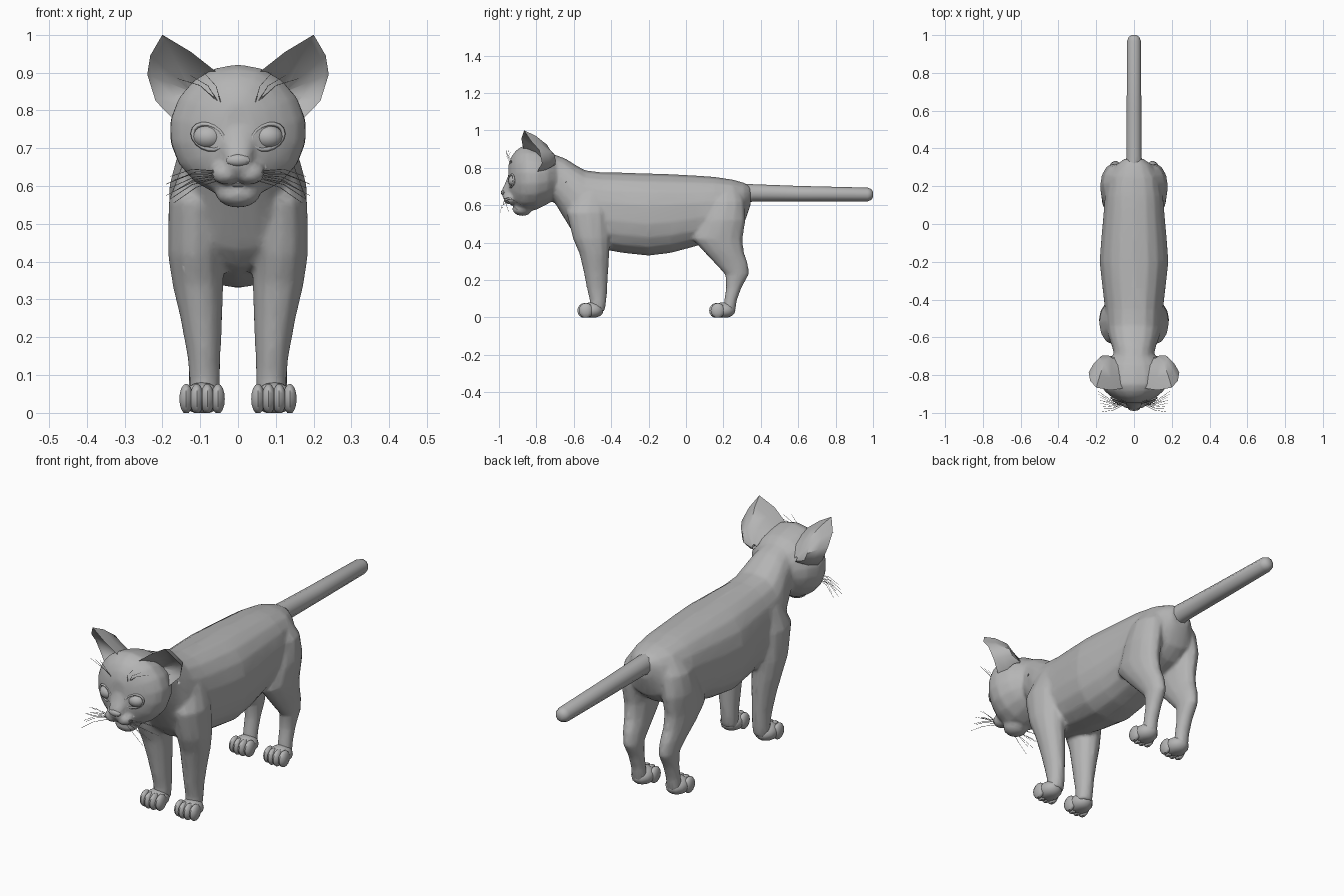
import bpy, bmesh, math
from mathutils import Vector, Matrix

old = bpy.data.objects.get("Cube")
if old:
    bpy.data.objects.remove(old, do_unlink=True)

GREY = (0.46, 0.46, 0.46, 1)
fur = bpy.data.materials.new("grey fur")
fur.use_nodes = True
fur.diffuse_color = GREY
fur.node_tree.nodes["Principled BSDF"].inputs["Base Color"].default_value = GREY


def finish(name, bm, mirror=False, angle=40):
    """Turn a bmesh into a shaded object, optionally mirrored across x."""
    bmesh.ops.recalc_face_normals(bm, faces=bm.faces)
    mesh = bpy.data.meshes.new(name)
    bm.to_mesh(mesh)
    bm.free()
    mesh.materials.append(fur)
    ob = bpy.data.objects.new(name, mesh)
    bpy.context.collection.objects.link(ob)
    bpy.ops.object.select_all(action='DESELECT')
    ob.select_set(True)
    bpy.context.view_layer.objects.active = ob
    bpy.ops.object.shade_smooth_by_angle(angle=math.radians(angle))
    if mirror:
        ob.modifiers.new("Mirror", 'MIRROR').use_mirror_merge = False
    return ob


def bridge(bm, rings):
    """Skin closed rings of vertices."""
    for a, b in zip(rings, rings[1:]):
        n = len(a)
        for i in range(n):
            j = (i + 1) % n
            bm.faces.new((a[i], a[j], b[j], b[i]))


def trunk(bm, sections, sides=16, power=1):
    """Loft along y from (y, top, bottom, half width); power below 1 squares it."""
    rings = []
    for y, top, low, w in sections:
        ring = []
        for k in range(sides):
            c, s = [math.copysign(abs(v) ** power, v) for v in
                    (math.cos(k * math.tau / sides), math.sin(k * math.tau / sides))]
            ring.append(bm.verts.new((w * s, y, (top + low) / 2 + c * (top - low) / 2)))
        rings.append(ring)
    bridge(bm, rings)
    bm.faces.new(rings[0])
    bm.faces.new(rings[-1])


def limbs(bm, sections, sides=12):
    """Pair of lofts along z from (z, x, y, x radius, y radius)."""
    for side in (1, -1):
        rings = []
        for z, x, y, rx, ry in sections:
            angles = [k * math.tau / sides for k in range(sides)]
            rings.append([bm.verts.new((side * (x + rx * math.cos(a)), y + ry * math.sin(a), z))
                          for a in angles])
        bridge(bm, rings)
        bm.faces.new(rings[0])
        bm.faces.new(rings[-1])


def ball(bm, centre, radii, u=12, v=8):
    m = Matrix.Translation(centre) @ Matrix.Diagonal((*radii, 1))
    bmesh.ops.create_uvsphere(bm, u_segments=u, v_segments=v, radius=1, matrix=m)


def strands(name, paths, thick, cyclic=False, taper=True):
    """Thin tubes along paths, repeated on both sides."""
    cu = bpy.data.curves.new(name, 'CURVE')
    cu.dimensions = '3D'
    cu.bevel_depth = thick
    cu.bevel_resolution = 0
    for side in (1, -1):
        for path in paths:
            sp = cu.splines.new('POLY')
            sp.points.add(len(path) - 1)
            sp.use_cyclic_u = cyclic
            for i, (pt, p) in enumerate(zip(sp.points, path)):
                pt.co = (p[0] * side, p[1], p[2], 1)
                pt.radius = 1 - 0.7 * i / len(path) if taper else 1
    cu.materials.append(fur)
    bpy.context.collection.objects.link(bpy.data.objects.new(name, cu))


# Torso and neck
bm = bmesh.new()
trunk(bm, [
    (0.345, .70, .60, .05), (0.31, .72, .50, .10), (0.25, .737, .45, .135),
    (0.15, .752, .41, .155), (0.05, .759, .38, .163), (-0.08, .766, .345, .175),
    (-0.2, .77, .33, .184), (-0.34, .774, .345, .168), (-0.45, .776, .365, .155),
    (-0.54, .787, .385, .148), (-0.59, .815, .43, .138), (-0.645, .85, .52, .118),
    (-0.70, .87, .61, .105), (-0.78, .87, .67, .09)], 18, .85)

# Legs
limbs(bm, [
    (.73, .06, -.50, .04, .05), (.66, .085, -.51, .062, .09), (.56, .11, -.522, .074, .118),
    (.42, .112, -.505, .074, .10), (.34, .106, -.49, .068, .08), (.25, .097, -.482, .056, .067),
    (.15, .09, -.475, .044, .054), (.09, .088, -.47, .041, .045), (.03, .088, -.475, .04, .04)])
limbs(bm, [
    (.71, .06, .22, .04, .06), (.62, .095, .215, .068, .10), (.52, .112, .198, .068, .122),
    (.42, .112, .168, .063, .136), (.35, .108, .203, .056, .107), (.29, .102, .242, .048, .09),
    (.23, .098, .273, .041, .064), (.16, .096, .256, .036, .042), (.09, .096, .238, .035, .034),
    (.03, .096, .23, .036, .034)])

# Head, snout and lower jaw
trunk(bm, [
    (-0.66, .82, .68, .07), (-0.69, .86, .64, .11), (-0.74, .897, .605, .157),
    (-0.80, .914, .575, .182), (-0.85, .923, .57, .179), (-0.885, .911, .575, .157),
    (-0.912, .89, .595, .125), (-0.934, .86, .62, .086), (-0.949, .82, .64, .045)], 18)
trunk(bm, [(-0.89, .83, .62, .075), (-0.945, .775, .63, .046),
           (-0.968, .715, .635, .037), (-0.982, .69, .645, .027)], 12)
for side in (1, -1):
    ball(bm, (side * .032, -.94, .634), (.042, .038, .031))
ball(bm, (0, -.875, .579), (.06, .054, .037))

# Fuse into one skin
body = finish("body", bm)
skin = body.modifiers.new("Skin", 'REMESH')
skin.mode = 'VOXEL'
skin.voxel_size = .009
skin.use_smooth_shade = True
soft = body.modifiers.new("Soften", 'SMOOTH')
soft.factor = .5
soft.iterations = 6
body.modifiers.new("Facets", 'DECIMATE').ratio = .2

# Tail
bm = bmesh.new()
trunk(bm, [(0.28, .715, .60, .05), (0.36, .712, .62, .042), (0.6, .703, .62, .041),
           (0.97, .694, .62, .038), (0.99, .687, .628, .03), (1.0, .672, .642, .014)], 10)
finish("tail", bm)

# Paws with four toes each
for name, y in (("front_paw", -.505), ("hind_paw", .20)):
    bm = bmesh.new()
    ball(bm, (.095, y, .038), (.054, .064, .043))
    for k in (-1.5, -.5, .5, 1.5):
        ball(bm, (.095 + k * .028, y - .042 + abs(k) * .008, .037), (.019, .038, .04), 10, 8)
    for vert in bm.verts:
        vert.co.z = max(vert.co.z, 0)
    finish(name, bm, True, 50)

# Nose and tongue
bm = bmesh.new()
ball(bm, (0, -.974, .668), (.034, .016, .017), 10, 6)
finish("nose", bm)
bm = bmesh.new()
ball(bm, (0, -.908, .606), (.028, .03, .012), 10, 6)
finish("tongue", bm)

# Eyes with lids
EYE = Vector((.078, -.914, .73))
bm = bmesh.new()
ball(bm, EYE, (.042, .037, .033), 16, 10)
finish("eye", bm, True)
lid = []
for k in range(16):
    a = k * math.tau / 16
    x = math.cos(a) * .042
    lid.append(EYE + Vector((x, -.02 + x * .33, math.sin(a) * .033 + x * .2)))
strands("eyelid", [lid], .006, True, False)

# Cupped ears: rim, rounded back and hollow front
rim = [Vector(p) for p in (
    (.055, -.87, .90), (.125, -.88, .955), (.20, -.866, 1.0), (.232, -.83, .945),
    (.24, -.785, .895), (.218, -.77, .825), (.165, -.80, .77), (.12, -.855, .81),
    (.08, -.88, .86))]
back, pit = Vector((.11, -.69, .82)), Vector((.125, -.77, .85))
bm = bmesh.new()


def ear_ring(target, t, shift=(0, 0, 0)):
    return [bm.verts.new(p.lerp(target, t) + Vector(shift)) for p in rim]


edge = ear_ring(back, 0)
bridge(bm, [edge, ear_ring(back, .2, (0, .026, .008)), ear_ring(back, .5, (.004, .034, .014)),
            ear_ring(back, .9)])
bridge(bm, [edge, ear_ring(pit, .1, (0, .006, 0)), ear_ring(pit, .5, (0, .02, 0)),
            ear_ring(pit, .97)])
finish("ear", bm, True, 45)

# Whiskers on the muzzle and brows
whiskers = []
for k in range(8):
    t = k / 7
    start = Vector((.05 + .012 * (k % 2), -.955, .615 + .025 * t))
    end = Vector((.17 + .02 * (k % 3) / 2, -.995 + .11 * ((k * 3) % 8) / 7, .555 + .07 * t))
    mid = start.lerp(end, .5) + Vector((0, -.01, .012))
    whiskers.append([start, mid, end])
strands("whiskers", whiskers, .0014)
brows = []
for k in range(3):
    start = Vector((.042 + .008 * k, -.93, .808 + .01 * k))
    end = Vector((.09 + .035 * k, -.962 + .012 * k, .90 - .008 * k))
    brows.append([start, start.lerp(end, .5) + Vector((-.008, -.014, .01)), end])
strands("brow_whiskers", brows, .0012)
